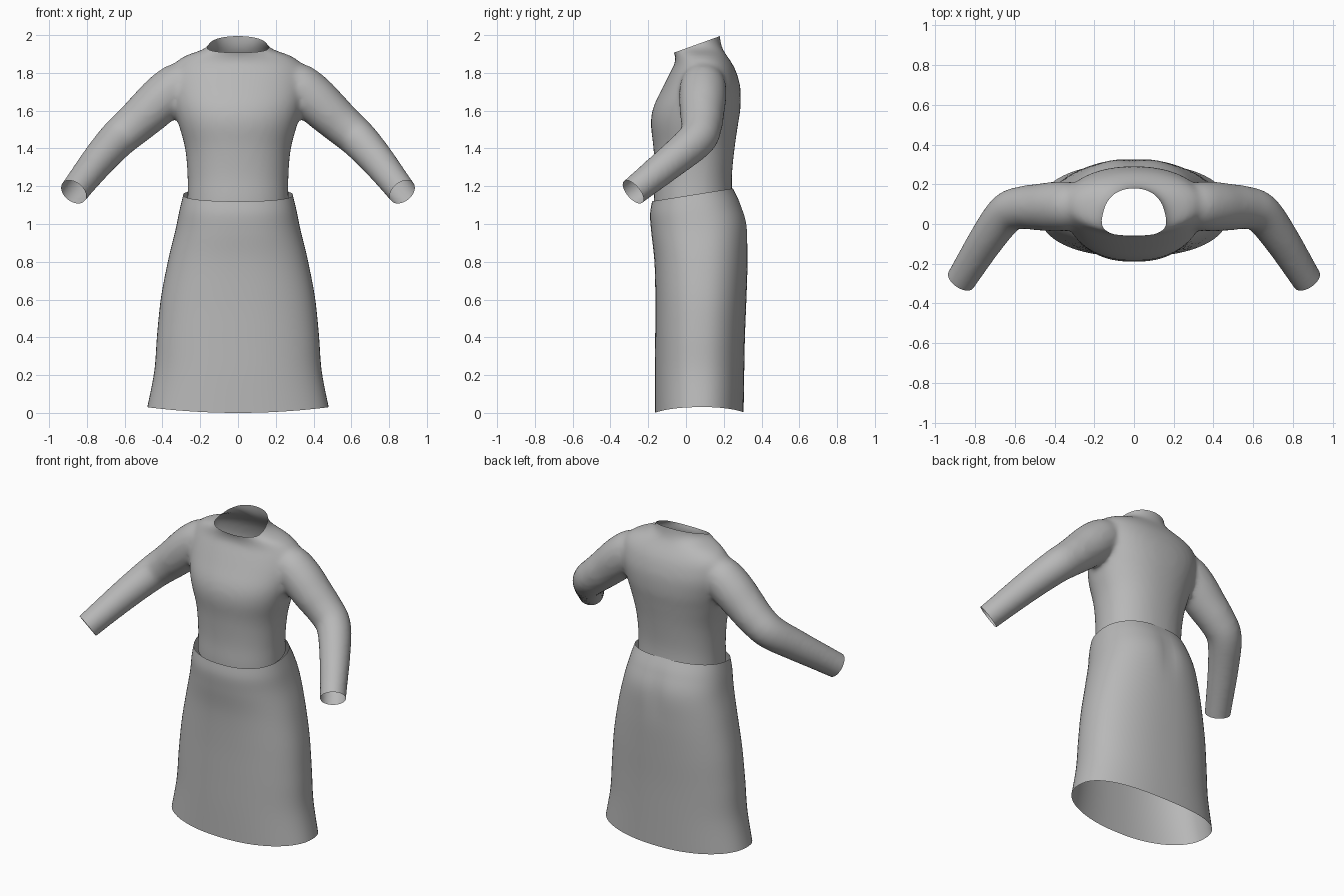
import bpy, bmesh, math
from mathutils import Vector

old = bpy.data.objects.get("Cube")
if old:
    bpy.data.objects.remove(old, do_unlink=True)

cloth = bpy.data.materials.new("grey_cloth")
cloth.use_nodes = True
GREY = (0.48, 0.48, 0.48, 1)
cloth.diffuse_color = GREY
cloth.node_tree.nodes["Principled BSDF"].inputs["Base Color"].default_value = GREY


def smooth_path(points, steps):
    """Catmull-Rom resampling of equal-length tuples."""
    vs = [Vector(p) for p in points]
    out = []
    for i in range(len(vs) - 1):
        a, b, c, d = vs[max(i - 1, 0)], vs[i], vs[i + 1], vs[min(i + 2, len(vs) - 1)]
        for s in range(steps):
            t = s / steps
            out.append(0.5 * (2 * b + (c - a) * t + (2 * a - 5 * b + 4 * c - d) * t ** 2
                              + (3 * b - a - 3 * c + d) * t ** 3))
    return out + [vs[-1]]


def loft(bm, rings, capped):
    """Skin a list of point rings with quads."""
    loops = [[bm.verts.new(p) for p in ring] for ring in rings]
    n = len(loops[0])
    for lo, hi in zip(loops, loops[1:]):
        for i in range(n):
            j = (i + 1) % n
            bm.faces.new((lo[i], lo[j], hi[j], hi[i]))
    if capped:
        bm.faces.new(loops[0][::-1])
        bm.faces.new(loops[-1])


def body_ring(half_width, front, back, power, n=64):
    """Rounded outline between a front and a back depth."""
    mid, depth = (front + back) / 2, (back - front) / 2
    ring = []
    for i in range(n):
        a = math.tau * i / n
        c, s = math.cos(a), math.sin(a)
        ring.append((half_width * math.copysign(abs(c) ** (2 / power), c),
                     mid + depth * math.copysign(abs(s) ** (2 / power), s)))
    return ring


def finish(name, bm):
    bmesh.ops.recalc_face_normals(bm, faces=bm.faces)
    mesh = bpy.data.meshes.new(name)
    bm.to_mesh(mesh)
    bm.free()
    mesh.materials.append(cloth)
    obj = bpy.data.objects.new(name, mesh)
    bpy.context.collection.objects.link(obj)
    bpy.ops.object.select_all(action="DESELECT")
    obj.select_set(True)
    bpy.context.view_layer.objects.active = obj
    return obj


# Skirt: height, half width, front, back
skirt_profile = [
    (0.0, 0.48, -0.165, 0.305), (0.2, 0.443, -0.165, 0.308), (0.4, 0.428, -0.163, 0.312),
    (0.6, 0.407, -0.162, 0.32), (0.8, 0.368, -0.167, 0.327), (0.95, 0.33, -0.183, 0.325),
    (1.05, 0.308, -0.19, 0.29), (1.12, 0.29, -0.18, 0.25)]
rings = []
for z, w, front, back in smooth_path(skirt_profile, 6):
    k = z / 1.12
    ring = []
    for x, y in body_ring(w, front, back, 2.3):
        hem = 0.03 * (x / 0.48) ** 2 * (1 - k) + 0.01 * max(y, 0) * (1 - k)
        waist = 0.16 * (y + 0.18) * k ** 4
        # soft hollow at the centre back
        if y > 0.1:
            y -= 0.012 * math.exp(-(x / 0.05) ** 2 - ((z - 0.95) / 0.12) ** 2)
        ring.append((x, y, z + hem + waist))
    rings.append(ring)
bm = bmesh.new()
loft(bm, rings, False)
finish("skirt", bm)
bpy.ops.object.shade_smooth_by_angle(angle=math.radians(60))

# Top: torso solid with two sleeve solids, blended into one skin
torso_profile = [
    (1.0, 0.27, -0.165, 0.25), (1.12, 0.268, -0.17, 0.247), (1.25, 0.267, -0.165, 0.243),
    (1.4, 0.28, -0.172, 0.257), (1.53, 0.315, -0.186, 0.276), (1.62, 0.34, -0.172, 0.289),
    (1.72, 0.36, -0.125, 0.288), (1.8, 0.355, -0.085, 0.268), (1.85, 0.335, -0.06, 0.244),
    (1.89, 0.28, -0.058, 0.217), (1.925, 0.185, -0.07, 0.195), (1.96, 0.148, -0.078, 0.184),
    (2.02, 0.145, -0.085, 0.178), (2.1, 0.145, -0.085, 0.178)]
bm = bmesh.new()
loft(bm, [[(x, y, z) for x, y in body_ring(w, f, b, 2.2)]
          for z, w, f, b in smooth_path(torso_profile, 4)], True)

# Sleeves: centre x, y, z and radius
sleeve_path = [
    (0.24, 0.09, 1.77, 0.10), (0.32, 0.09, 1.73, 0.122), (0.4, 0.088, 1.665, 0.125),
    (0.48, 0.085, 1.59, 0.118), (0.56, 0.082, 1.518, 0.109), (0.64, 0.055, 1.447, 0.102),
    (0.74, -0.075, 1.335, 0.091), (0.87, -0.28, 1.17, 0.077), (0.95, -0.4, 1.07, 0.075)]
stations = smooth_path(sleeve_path, 4)
for side in (1, -1):
    rings = []
    for i, st in enumerate(stations):
        ahead = stations[min(i + 1, len(stations) - 1)].xyz
        behind = stations[max(i - 1, 0)].xyz
        along = (ahead - behind).normalized()
        u = along.cross(Vector((0, 1, 0))).normalized()
        v = along.cross(u)
        ring = []
        for s in range(24):
            a = math.tau * s / 24
            p = st.xyz + st.w * (u * math.cos(a) + v * math.sin(a))
            ring.append((p.x * side, p.y, p.z))
        rings.append(ring)
    loft(bm, rings, True)
top = finish("long_sleeved_top", bm)

remesh = top.modifiers.new("blend", "REMESH")
remesh.mode = "VOXEL"
remesh.voxel_size = 0.015
relax = top.modifiers.new("relax", "SMOOTH")
relax.factor = 0.5
relax.iterations = 10
for name in ("blend", "relax"):
    bpy.ops.object.modifier_apply(modifier=name)

# Open the neck, waist and cuffs
cuts = [((0, -0.075, 1.903), (0, -0.36, 1)), ((0, -0.18, 1.1), (0, 0.16, -1)),
        ((0.87, -0.28, 1.17), (0.5, -0.73, -0.62)), ((-0.87, -0.28, 1.17), (-0.5, -0.73, -0.62))]
bm = bmesh.new()
bm.from_mesh(top.data)
for point, normal in cuts:
    bmesh.ops.bisect_plane(bm, geom=bm.verts[:] + bm.edges[:] + bm.faces[:],
                           plane_co=point, plane_no=Vector(normal).normalized(), clear_outer=True)
bm.to_mesh(top.data)
bm.free()
if not top.data.materials:
    top.data.materials.append(cloth)
bpy.ops.object.shade_smooth_by_angle(angle=math.radians(60))
